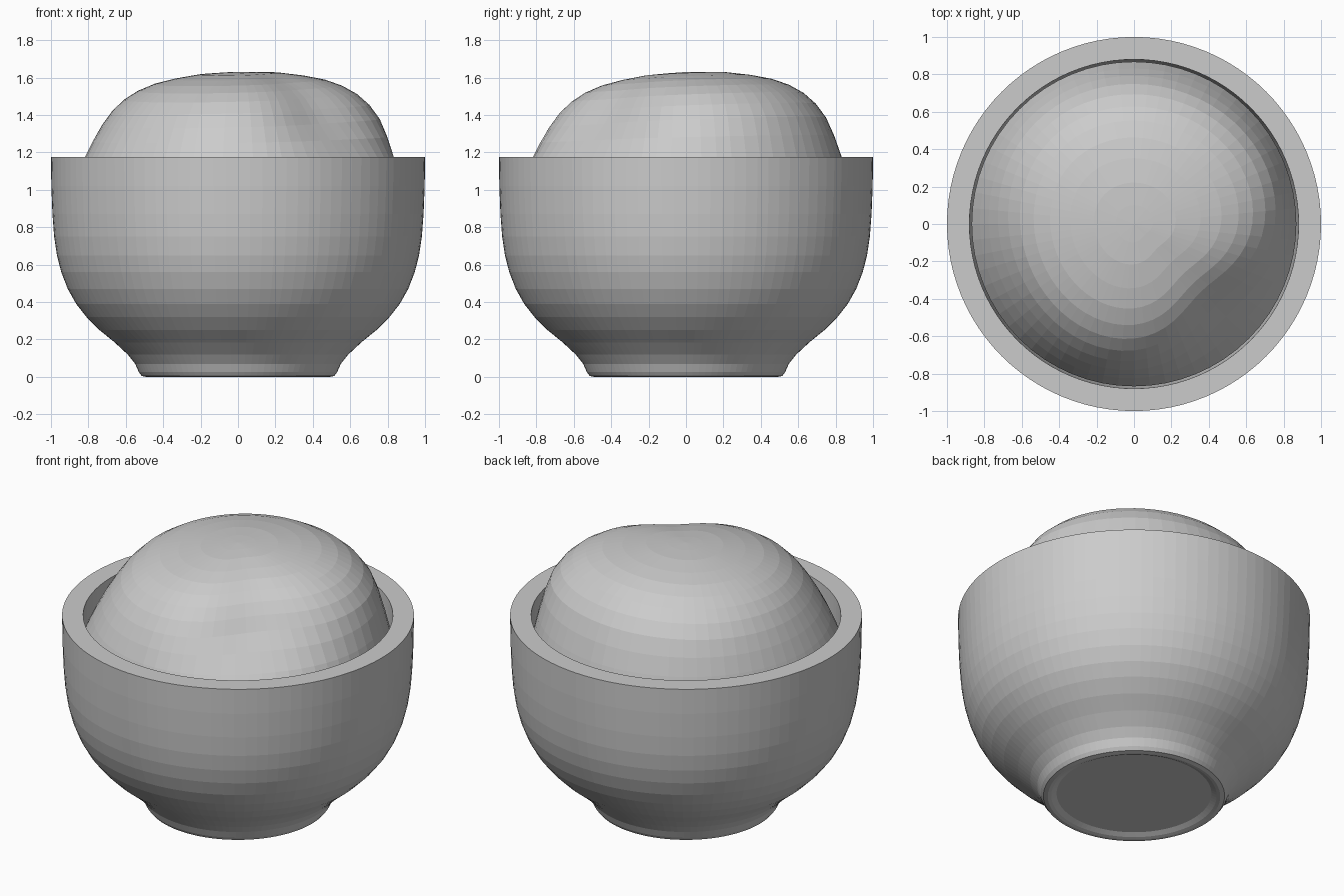
import bpy, bmesh, math

cube = bpy.data.objects.get("Cube")
if cube:
    bpy.data.objects.remove(cube, do_unlink=True)

grey = bpy.data.materials.new("plain_grey")
grey.use_nodes = True
grey.diffuse_color = (0.6, 0.6, 0.6, 1)
grey.node_tree.nodes["Principled BSDF"].inputs["Base Color"].default_value = (0.6, 0.6, 0.6, 1)


def lathe(name, profile, segments, shape=None):
    """Revolve (radius, height) points; shape may bend each point by angle."""
    bm = bmesh.new()
    rings = []
    for i, (r, z) in enumerate(profile):
        if r == 0:
            rings.append([bm.verts.new((0, 0, z))] * segments)
            continue
        ring = []
        for s in range(segments):
            a = 2 * math.pi * s / segments
            rr, zz = shape(r, z, a) if shape else (r, z)
            ring.append(bm.verts.new((rr * math.cos(a), rr * math.sin(a), zz)))
        rings.append(ring)
    for low, high in zip(rings, rings[1:]):
        for s in range(segments):
            n = (s + 1) % segments
            corners = list(dict.fromkeys((low[s], low[n], high[n], high[s])))
            bm.faces.new(corners)
    bmesh.ops.recalc_face_normals(bm, faces=bm.faces)
    mesh = bpy.data.meshes.new(name)
    bm.to_mesh(mesh)
    bm.free()
    mesh.materials.append(grey)
    obj = bpy.data.objects.new(name, mesh)
    bpy.context.collection.objects.link(obj)
    return obj


# Bowl: recessed foot, rounded outer wall, flat rim, inner wall
bowl_profile = [
    (0, 0.02), (0.44, 0.02), (0.47, 0.005), (0.49, 0), (0.515, 0.005),
    (0.53, 0.025), (0.55, 0.07), (0.59, 0.12), (0.66, 0.185), (0.74, 0.25),
    (0.81, 0.32), (0.865, 0.39), (0.91, 0.47), (0.945, 0.56), (0.968, 0.65),
    (0.983, 0.75), (0.992, 0.87), (0.998, 1.02), (1, 1.175),
    (0.88, 1.175), (0.875, 0.95), (0.85, 0.7), (0.75, 0.45), (0.5, 0.25), (0, 0.2)]
lathe("bowl", bowl_profile, 96)


# Mound of food: domed, with one slumped shoulder at the front left
def mound_shape(r, z, a):
    rise = min(max((z - 1.08) / 0.3, 0), 1)
    off = (a + math.pi / 4 + math.pi) % (2 * math.pi) - math.pi
    slump = math.exp(-(off / 0.5) ** 2)
    bulge = 0.025 * math.cos(a - 0.8) + 0.015 * math.sin(3 * a + 0.6)
    radius = r * (1 + rise * (bulge - 0.17 * slump))
    tilt = 0.045 * r * math.cos(a - 1.0) * rise
    return radius, z + tilt


mound_profile = [
    (0, 0.9), (0.8, 0.9), (0.868, 0.98), (0.868, 1.06), (0.83, 1.17),
    (0.79, 1.27), (0.745, 1.36), (0.69, 1.435), (0.625, 1.495), (0.55, 1.54),
    (0.46, 1.575), (0.35, 1.6), (0.22, 1.62), (0.1, 1.627), (0, 1.63)]
lathe("food_mound", mound_profile, 64, mound_shape)
